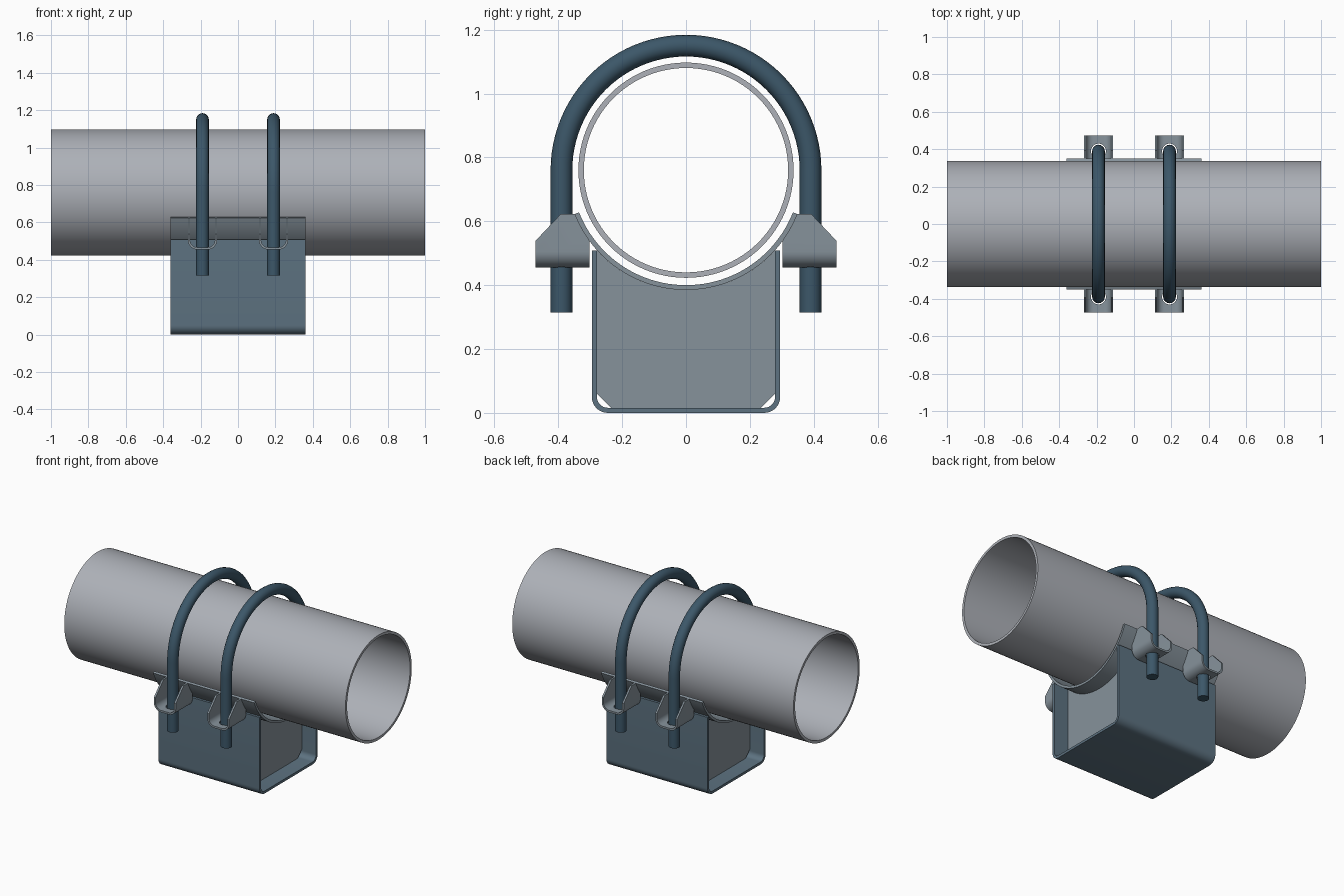
import bpy, bmesh
from math import sin, cos, radians, pi

if "Cube" in bpy.data.objects:
    bpy.data.objects.remove(bpy.data.objects["Cube"])

AXIS_Z = 0.76      # height of the pipe axis
BOLT_X = 0.19


def material(name, rgb):
    m = bpy.data.materials.new(name)
    m.diffuse_color = (*rgb, 1)
    m.use_nodes = True
    m.node_tree.nodes["Principled BSDF"].inputs["Base Color"].default_value = m.diffuse_color
    return m


PIPE = material("pipe_steel", (0.42, 0.44, 0.48))
PLATE = material("plate_steel", (0.24, 0.29, 0.33))
CHANNEL = material("channel_steel", (0.11, 0.17, 0.22))
BOLT = material("bolt_steel", (0.045, 0.095, 0.14))


def arc(cy, cz, r, a0, a1, n):
    return [(cy + r * cos(radians(a0 + (a1 - a0) * i / n)),
             cz + r * sin(radians(a0 + (a1 - a0) * i / n))) for i in range(n + 1)]


def u_path(half, bottom, top, r, t=0.0):
    """Rounded U outline, moved inward by t."""
    c, z, q = half - r, bottom + r, r - t
    return ([(-half + t, top)] + arc(-c, z, q, 180, 270, 8)
            + arc(c, z, q, 270, 360, 8) + [(half - t, top)])


def finish(name, bm, mat):
    bmesh.ops.recalc_face_normals(bm, faces=bm.faces[:])
    mesh = bpy.data.meshes.new(name)
    bm.to_mesh(mesh)
    bm.free()
    mesh.materials.append(mat)
    ob = bpy.data.objects.new(name, mesh)
    bpy.context.collection.objects.link(ob)
    return ob


def along_x(a, h, d):
    return (d, a, h)


def along_y(a, h, d):
    return (a, d, h)


def strip(name, outer, inner, d0, d1, mat, closed=False, place=along_x):
    """Extrude the band between two matching outlines."""
    bm = bmesh.new()
    rows = [[bm.verts.new(place(*p, d)) for p, d in ((o, d0), (o, d1), (i, d1), (i, d0))]
            for o, i in zip(outer, inner)]
    pairs = list(zip(rows, rows[1:])) + ([(rows[-1], rows[0])] if closed else [])
    for a, b in pairs:
        for k in range(4):
            bm.faces.new((a[k], a[(k + 1) % 4], b[(k + 1) % 4], b[k]))
    if not closed:
        bm.faces.new(rows[0])
        bm.faces.new(rows[-1])
    return finish(name, bm, mat)


def prism(name, pts, x0, x1, mat):
    bm = bmesh.new()
    face = bm.faces.new([bm.verts.new((x0, y, z)) for y, z in pts])
    new = bmesh.ops.extrude_face_region(bm, geom=[face])["geom"]
    bmesh.ops.translate(bm, vec=(x1 - x0, 0, 0),
                        verts=[g for g in new if isinstance(g, bmesh.types.BMVert)])
    return finish(name, bm, mat)


def cut(ob, cutter, operation):
    mod = ob.modifiers.new("cut", "BOOLEAN")
    mod.operation, mod.object, mod.solver = operation, cutter, "EXACT"
    bpy.context.view_layer.objects.active = ob
    bpy.ops.object.modifier_apply(modifier=mod.name)
    bpy.data.objects.remove(cutter)


# Pipe
strip("pipe", arc(0, AXIS_Z, 0.337, 0, 360, 96)[:-1], arc(0, AXIS_Z, 0.32, 0, 360, 96)[:-1],
      -1, 1, PIPE, closed=True)

# Curved saddle under the pipe
strip("saddle", arc(0, AXIS_Z, 0.375, 201.5, 338.5, 48), arc(0, AXIS_Z, 0.36, 201.5, 338.5, 48),
      -0.36, 0.36, PLATE)

# Bent base channel
strip("base_channel", u_path(0.295, 0, 0.508, 0.05), u_path(0.295, 0, 0.508, 0.05, 0.016),
      -0.36, 0.36, CHANNEL)

# Web plates with chamfered lower corners, cut to the saddle curve
web = [(-0.235, 0.016), (0.235, 0.016), (0.279, 0.06)]
web += arc(0, AXIS_Z, 0.375, 318.1, 221.9, 40) + [(-0.279, 0.06)]
for side, x in (("left", -0.26), ("right", 0.244)):
    prism("web_plate_" + side, web, x, x + 0.016, PLATE)

# Bolt clip: U section trimmed to a side profile, with a hole for the bolt
clip = strip("bolt_clip", u_path(0.078, 0.455, 0.66, 0.05), u_path(0.078, 0.455, 0.66, 0.05, 0.012),
             0.25, 0.52, PLATE, place=along_y)
side_profile = [(0.302, 0.4), (0.472, 0.4), (0.472, 0.538), (0.392, 0.623)]
side_profile += arc(0, AXIS_Z, 0.375, 338.6, 323.7, 10)
cut(clip, prism("clip_trim", side_profile, -0.2, 0.2, PLATE), "INTERSECT")
bpy.ops.mesh.primitive_cylinder_add(vertices=32, radius=0.04, depth=0.1, location=(0, 0.39, 0.45))
cut(clip, bpy.context.object, "DIFFERENCE")
for i, (x, turn) in enumerate(((-BOLT_X, 0), (BOLT_X, 0), (-BOLT_X, pi), (BOLT_X, pi))):
    ob = clip if i == 0 else clip.copy()
    if i:
        bpy.context.collection.objects.link(ob)
    ob.name = f"bolt_clip_{i + 1}"
    ob.location.x, ob.rotation_euler.z = x, turn

# U bolts
path = [(0.39, 0.315)] + arc(0, AXIS_Z, 0.39, 0, 180, 48) + [(-0.39, 0.315)]
for side, x in (("left", -BOLT_X), ("right", BOLT_X)):
    cu = bpy.data.curves.new("u_bolt_" + side, "CURVE")
    cu.dimensions = "3D"
    cu.bevel_depth, cu.bevel_resolution, cu.use_fill_caps = 0.034, 6, True
    sp = cu.splines.new("POLY")
    sp.points.add(len(path) - 1)
    for p, (y, z) in zip(sp.points, path):
        p.co = (x, y, z, 1)
    cu.materials.append(BOLT)
    ob = bpy.data.objects.new("u_bolt_" + side, cu)
    bpy.context.collection.objects.link(ob)
    bpy.ops.object.select_all(action="DESELECT")
    ob.select_set(True)
    bpy.context.view_layer.objects.active = ob
    bpy.ops.object.convert(target="MESH")

# Smooth curved surfaces, keep edges sharp
bpy.ops.object.select_all(action="SELECT")
bpy.ops.object.shade_smooth_by_angle(angle=radians(30))
